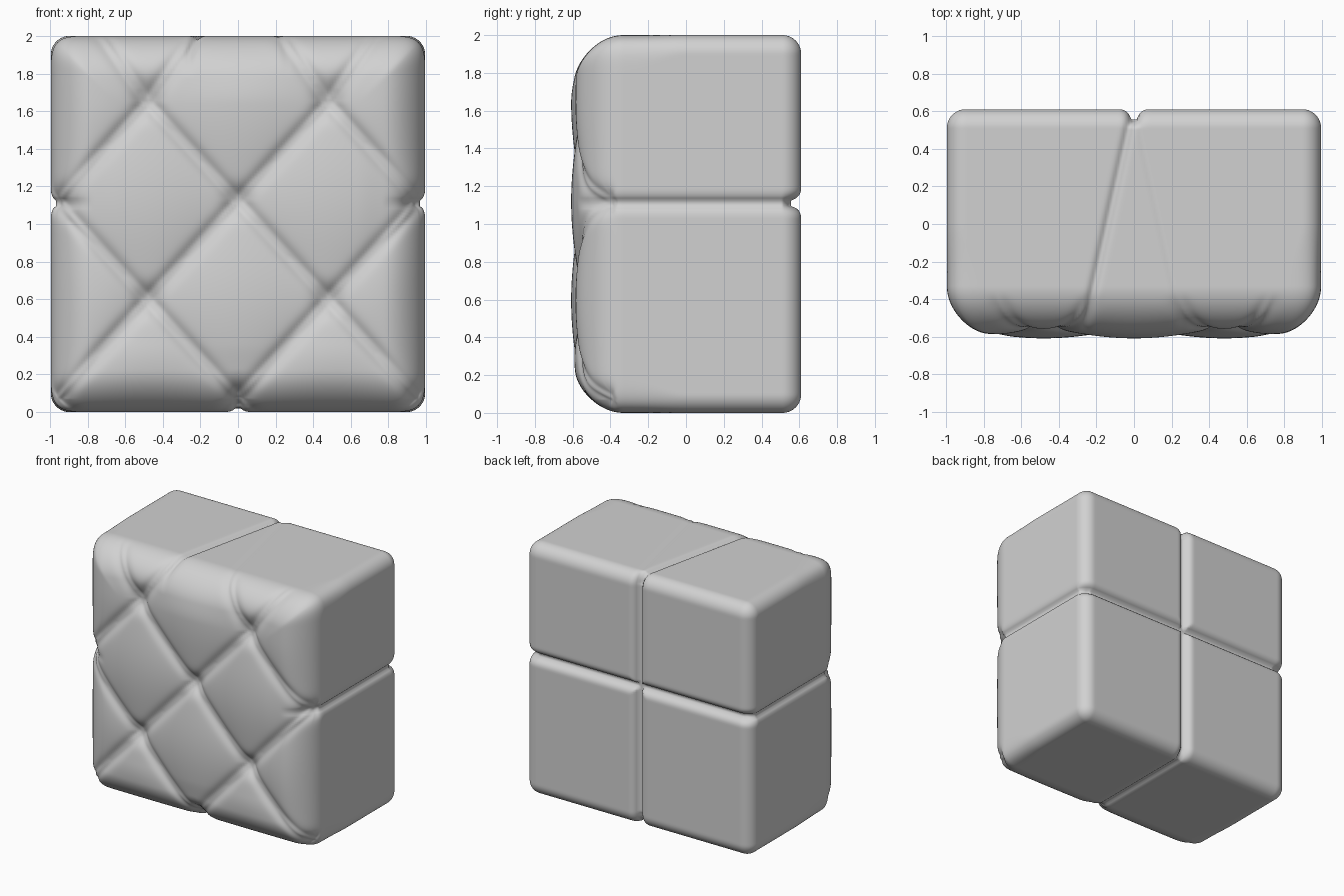
import bpy, bmesh
from math import exp, sin, pi, sqrt
from mathutils import Vector

if "Cube" in bpy.data.objects:
    bpy.data.objects.remove(bpy.data.objects["Cube"], do_unlink=True)

LO = Vector((-0.995, -0.55, 0.0))
HI = Vector((0.995, 0.61, 2.0))
CUTS = 145


def smoothstep(t):
    t = min(max(t, 0.0), 1.0)
    return t * t * (3 - 2 * t)


def bump(t, width):
    return exp(-(t / width) ** 2)


def gap(t):
    # flat-bottomed channel with rounded shoulders
    k = min(max((abs(t) - 0.018) / 0.06, 0.0), 1.0)
    return 1 - sqrt(1 - (1 - k) ** 2)


def rounded_box(p):
    # small radius at the back, large soft radius with squarish corners in front
    t = smoothstep(-p.y / 0.35)
    r, power = 0.1 + 0.12 * t, 2 + 2 * t
    q = Vector([min(max(p[i], LO[i] + r), HI[i] - r) for i in range(3)])
    d = p - q
    rho = (abs(d.x) ** power + abs(d.z) ** power) ** (1 / power)
    n = d / sqrt(rho * rho + d.y * d.y)
    return q + n * r, n


def tufting(p, n):
    # diamond quilting: domed pillows, corded seams and deep button dimples
    z = p.z - 0.25 * max(0.0, p.z - 1.65) - 1.12
    u, v = p.x / 0.48 + z / 0.525, p.x / 0.48 - z / 0.525
    du, dv = abs(u - 2 * round(u / 2)), abs(v - 2 * round(v / 2))
    edge = min(HI.x - abs(p.x), p.z - LO.z, HI.z - p.z)
    dome = (sin(pi * du / 2) * sin(pi * dv / 2)) ** 0.55 * smoothstep(edge / 0.4 + 0.1)
    seam = 0.354 * min(du, dv)
    button = exp(-(du * du + dv * dv) / 0.04)
    stitch = 0.02 * bump(seam, 0.04) - 0.015 * bump(seam, 0.015) + 0.04 * button
    return 0.058 * dome * smoothstep(-n.y) - stitch * smoothstep((-n.y - 0.05) / 0.5)


def channels(p, n):
    # cross-shaped channels dividing the back, sides and underside
    back = max(n.y, 0) * 0.055
    upright = gap(p.x) * (back + max(-n.z, 0) * 0.02)
    level = gap(p.z - 1.11) * (back + abs(n.x) * 0.028)
    # slanted seam over the top, with a fainter twin
    slope = 0.02 + 0.22 * (0.55 - p.y)
    top = max(n.z, 0) * (0.02 * bump(p.x + slope, 0.022)
                         + 0.005 * bump(p.x - slope, 0.02))
    return max(upright, level) + top


# cushion block
bm = bmesh.new()
bmesh.ops.create_cube(bm, size=1.0)
bmesh.ops.subdivide_edges(bm, edges=bm.edges[:], cuts=CUTS, use_grid_fill=True)
size, mid = HI - LO, (HI + LO) / 2
for vert in bm.verts:
    p, n = rounded_box(vert.co * size + mid)
    vert.co = p - n * channels(p, n)
    if n.y < 0:
        vert.co.y -= tufting(p, n)
for face in bm.faces:
    face.smooth = True

mesh = bpy.data.meshes.new("tufted_cushion")
bm.to_mesh(mesh)
bm.free()
cushion = bpy.data.objects.new("tufted_cushion", mesh)
bpy.context.collection.objects.link(cushion)

# plain grey fabric
fabric = bpy.data.materials.new("grey_fabric")
fabric.use_nodes = True
grey = (0.64, 0.64, 0.64, 1.0)
fabric.diffuse_color = grey
fabric.node_tree.nodes["Principled BSDF"].inputs["Base Color"].default_value = grey
mesh.materials.append(fabric)
